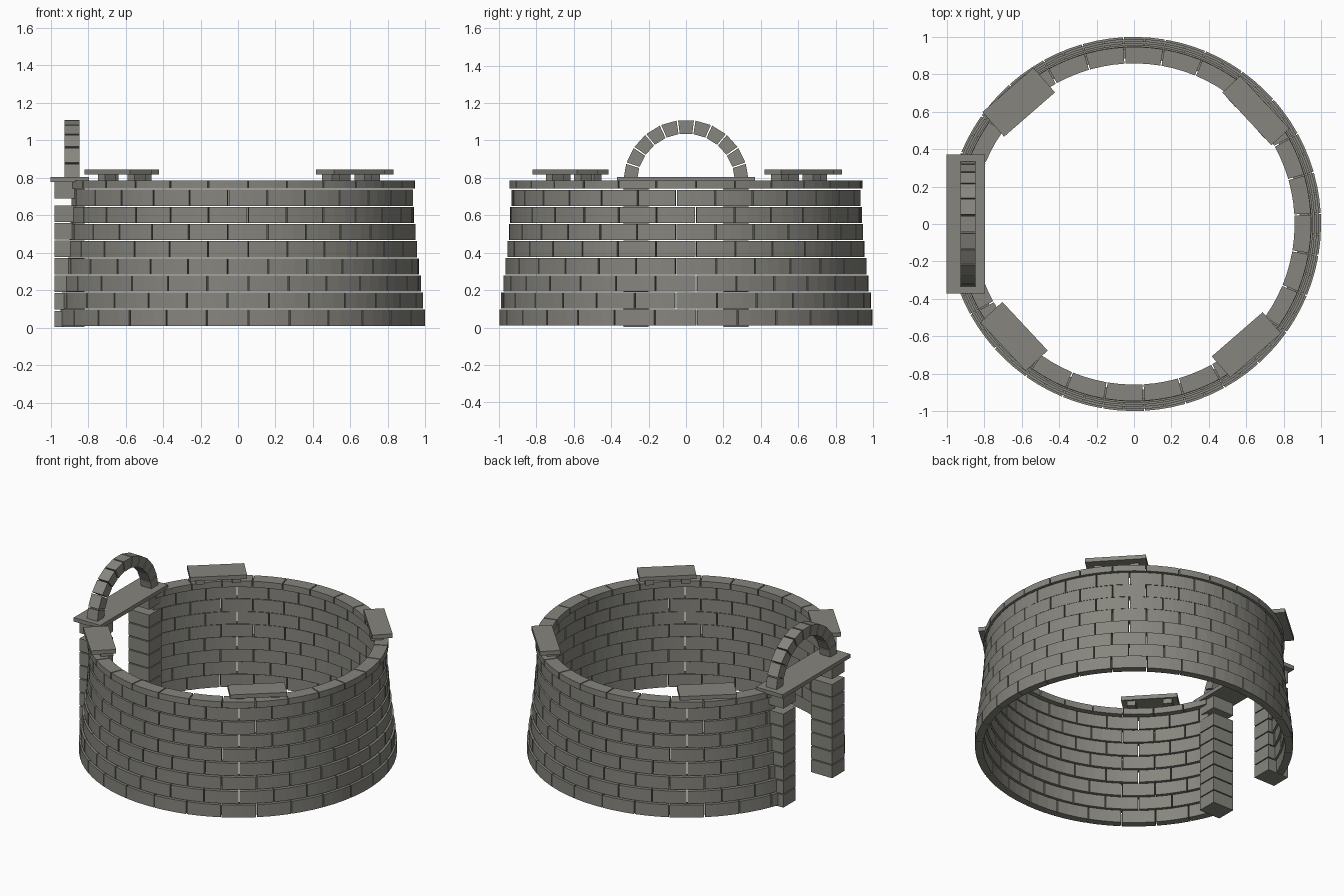
import bpy, bmesh
from math import sin, cos, pi, radians
from mathutils import Matrix, Vector

old = bpy.data.objects.get("Cube")
if old:
    bpy.data.objects.remove(old, do_unlink=True)

stone = bpy.data.materials.new("grey stone")
stone.use_nodes = True
COLOUR = (0.24, 0.235, 0.208, 1)
stone.diffuse_color = COLOUR
bsdf = stone.node_tree.nodes["Principled BSDF"]
bsdf.inputs["Base Color"].default_value = COLOUR
bsdf.inputs["Roughness"].default_value = 0.9


def finish(name, bm):
    bmesh.ops.recalc_face_normals(bm, faces=bm.faces)
    mesh = bpy.data.meshes.new(name)
    bm.to_mesh(mesh)
    bm.free()
    mesh.materials.append(stone)
    obj = bpy.data.objects.new(name, mesh)
    bpy.context.collection.objects.link(obj)
    return obj


def add_box(bm, centre, size, turn=0):
    matrix = (Matrix.Translation(centre) @ Matrix.Rotation(turn, 4, "Z")
              @ Matrix.Diagonal((*size, 1)))
    bmesh.ops.create_cube(bm, size=1, matrix=matrix)


def add_wedge(bm, a0, a1, r0, r1, low, high, place, steps):
    """Curved brick between two angles and radii; place maps (u, v, depth) to a point."""
    rings = []
    for i in range(steps + 1):
        a = a0 + (a1 - a0) * i / steps
        corners = ((r0, low), (r1, low), (r1, high), (r0, high))
        rings.append([bm.verts.new(place(r * cos(a), r * sin(a), d)) for r, d in corners])
    for p, q in zip(rings, rings[1:]):
        for k in range(4):
            n = (k + 1) % 4
            bm.faces.new((p[k], p[n], q[n], q[k]))
    bm.faces.new(rings[0])
    bm.faces.new(rings[-1][::-1])


# Round wall: staggered brick courses that lean inward, open at the doorway
BRICKS = 28
STEP = 2 * pi / BRICKS
GAP = 0.007
DOOR = radians(162)
radii = (0.998, 0.988, 0.976, 0.965, 0.955, 0.947, 0.94, 0.934, 0.945)
for course, radius in enumerate(radii):
    bm = bmesh.new()
    cap = course == len(radii) - 1
    low = 0.01 + course * 0.0915
    high = 0.785 if cap else low + 0.086
    inner = 0.857 if cap else radius - 0.05
    shift = STEP / 4 if course % 2 == 0 else -STEP / 4
    half_gap = GAP / 2 / radius
    for i in range(-BRICKS // 2 - 1, BRICKS // 2 + 1):
        start = max(shift + i * STEP, -DOOR) + half_gap
        end = min(shift + (i + 1) * STEP, DOOR) - half_gap
        if end - start > 0.03:
            add_wedge(bm, start, end, inner, radius, low, high,
                      lambda u, v, d: Vector((u, v, d)), 3)
    finish(f"wall_course_{course + 1}", bm)

# Doorway pillars of stacked blocks
for side, name in ((1, "back_pillar"), (-1, "front_pillar")):
    bm = bmesh.new()
    for i in range(7):
        add_box(bm, (-0.9, side * 0.267, 0.047 + i * 0.0935), (0.16, 0.135, 0.087))
    add_box(bm, (-0.9, side * 0.267, 0.733), (0.16, 0.135, 0.087))
    finish(name, bm)

# Lintel over the doorway
bm = bmesh.new()
add_box(bm, (-0.898, 0, 0.791), (0.204, 0.74, 0.027))
finish("lintel", bm)

# Arch of wedge stones standing on the lintel
bm = bmesh.new()
for i in range(11):
    middle = radians(10 + 16 * i)
    add_wedge(bm, middle - radians(7.3), middle + radians(7.3), 0.262, 0.335, -0.925, -0.845,
              lambda u, v, d: Vector((d, u, 0.775 + v)), 1)
finish("arch", bm)

# Cap slabs, each raised on two small blocks
slabs = (
    ("back_left_slab", 0.65, 0.605, -47, 0.385, 0.13),
    ("front_left_slab", 0.6, -0.645, 41, 0.36, 0.15),
    ("back_right_slab", -0.615, 0.65, 41, 0.36, 0.175),
    ("front_right_slab", -0.64, -0.6, -47, 0.355, 0.16),
)
for name, x, y, degrees, length, width in slabs:
    turn = radians(degrees)
    bm = bmesh.new()
    add_box(bm, (x, y, 0.831), (length, width, 0.028), turn)
    for side in (-1, 1):
        offset = side * 0.115
        add_box(bm, (x * 0.97 + offset * cos(turn), y * 0.97 + offset * sin(turn), 0.801),
                (0.055, 0.08, 0.034), turn)
    finish(name, bm)
